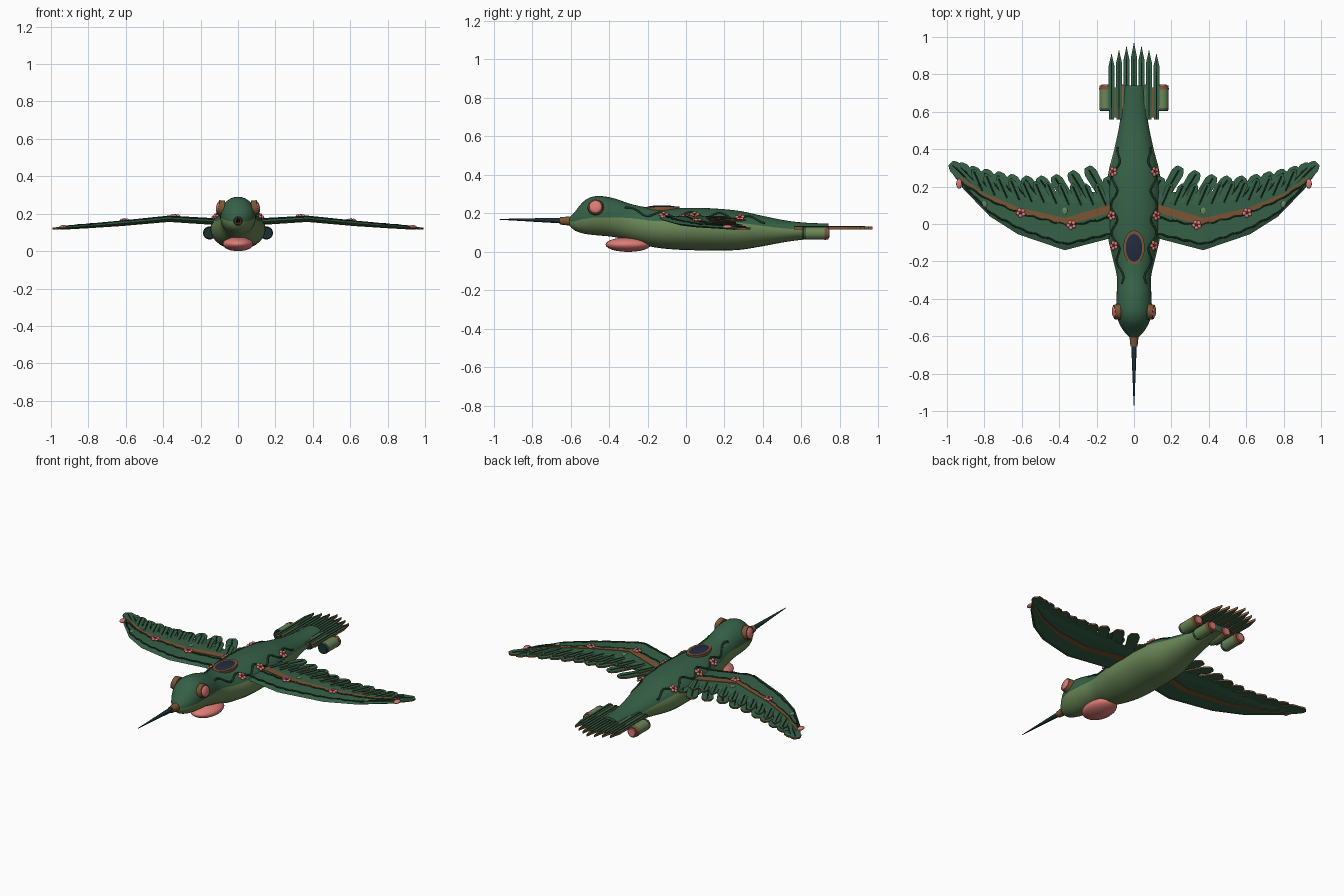
import bpy, bmesh, math
from mathutils import Vector

if "Cube" in bpy.data.objects:
    bpy.data.objects.remove(bpy.data.objects["Cube"])

def mat(name, c):
    m = bpy.data.materials.new(name)
    m.diffuse_color = (*c, 1)
    m.use_nodes = True
    m.node_tree.nodes["Principled BSDF"].inputs["Base Color"].default_value = m.diffuse_color
    return m
GREEN = mat("dark green", (0.036, 0.118, 0.063))
LIGHT = mat("light green", (0.145, 0.24, 0.095))
PINK = mat("pink", (0.72, 0.2, 0.18))
BROWN = mat("brown", (0.2, 0.09, 0.035))
NAVY = mat("navy glass", (0.016, 0.024, 0.05))
DARK = mat("dark teal", (0.01, 0.03, 0.032))
VINE = mat("vine green", (0.012, 0.035, 0.018))
ROSE = mat("dark rose", (0.3, 0.03, 0.05))

def finish(name, bm, mats, smooth=True):
    bmesh.ops.recalc_face_normals(bm, faces=bm.faces)
    me = bpy.data.meshes.new(name)
    bm.to_mesh(me); bm.free()
    for m in mats: me.materials.append(m)
    ob = bpy.data.objects.new(name, me)
    bpy.context.collection.objects.link(ob)
    if smooth:
        bpy.ops.object.select_all(action='DESELECT')
        bpy.context.view_layer.objects.active = ob
        ob.select_set(True)
        bpy.ops.object.shade_smooth_by_angle(angle=math.radians(40))
    return ob

def orient(ob, loc, axis, scale=(1, 1, 1)):
    ob.rotation_mode = 'QUATERNION'
    ob.rotation_quaternion = Vector(axis).to_track_quat('Z', 'Y')
    ob.location, ob.scale = loc, scale
    return ob

def cone(name, r1, r2, depth, loc, axis, m, scale=(1, 1, 1), seg=24):
    bm = bmesh.new()
    bmesh.ops.create_cone(bm, cap_ends=True, segments=seg, radius1=r1, radius2=r2, depth=depth)
    return orient(finish(name, bm, [m]), loc, axis, scale)

def ball(name, loc, size, m, axis=(0, 0, 1), seg=24):
    bm = bmesh.new()
    bmesh.ops.create_uvsphere(bm, u_segments=seg, v_segments=seg // 2, radius=1)
    return orient(finish(name, bm, [m]), loc, axis, size)

def interp(table, x):
    """Smooth interpolation of rows keyed by the first value."""
    if x <= table[0][0]: return table[0][1:]
    for i in range(len(table) - 1):
        a, b = table[i], table[i + 1]
        if x <= b[0]:
            t = (x - a[0]) / (b[0] - a[0])
            p, n = table[max(i - 1, 0)], table[min(i + 2, len(table) - 1)]
            out = []
            for k in range(1, len(a)):
                h = b[0] - a[0]
                ma = (b[k] - p[k]) / (b[0] - p[0]) * h
                mb = (n[k] - a[k]) / (n[0] - a[0]) * h
                out.append((2*t**3 - 3*t**2 + 1)*a[k] + (t**3 - 2*t**2 + t)*ma
                           + (3*t**2 - 2*t**3)*b[k] + (t**3 - t**2)*mb)
            return out
    return table[-1][1:]

# Body sections: y, half width, bottom z, top z, colour split angle
BODY = [(-.615, .012, .148, .172, .0), (-.585, .045, .115, .2, 0), (-.53, .08, .095, .265, -.1),
        (-.47, .095, .087, .29, -.1), (-.38, .093, .078, .28, 0), (-.28, .092, .055, .247, .25),
        (-.17, .118, .025, .228, .35), (-.05, .143, .012, .228, .38), (.1, .147, .008, .228, .4),
        (.27, .138, .01, .214, .4), (.4, .106, .03, .187, .35), (.52, .08, .052, .163, .25),
        (.62, .067, .065, .152, .15), (.74, .058, .078, .147, .1)]

def surf(y, a):
    w, b, t, _ = interp(BODY, y)
    return Vector((w * math.cos(a), y, (b + t) / 2 + (t - b) / 2 * math.sin(a)))

bm = bmesh.new()
rings, N = [], 16
for i in range(73):
    y = -.615 + 1.355 * i / 72
    s = interp(BODY, y)[3]
    ang = [s + (math.pi - 2 * s) * k / N for k in range(N)]
    ang += [math.pi - s + (math.pi + 2 * s) * k / N for k in range(N)]
    rings.append([bm.verts.new(surf(y, a)) for a in ang])
for r, q in zip(rings, rings[1:]):
    for k in range(2 * N):
        f = bm.faces.new((r[k], r[(k + 1) % (2*N)], q[(k + 1) % (2*N)], q[k]))
        f.material_index = 0 if k < N else 1
bm.faces.new(rings[0]); bm.faces.new(rings[-1])
finish("body", bm, [GREEN, LIGHT])

# Bill, throat pod and canopy
cone("bill_collar", .024, .019, .05, (0, -.63, .161), (0, -1, .02), BROWN)
cone("bill", .015, .002, .33, (0, -.805, .166), (0, -1, .02), DARK, seg=12)
ball("throat_pod", (0, -.3, .038), (.083, .118, .038), PINK)
cone("canopy_rim", 1, 1, .022, (0, -.125, .224), (0, -.01, 1), BROWN, (.057, .091, 1), 32)
ball("canopy_glass", (0, -.125, .23), (.049, .082, .012), NAVY)

# Wing sections: x, leading y, trailing y, mid z, half thickness
WING = [(.06, -.06, .17, .152, .014), (.14, -.08, .17, .158, .014), (.37, -.14, .17, .172, .013),
        (.62, -.055, .19, .148, .011), (.77, .04, .215, .136, .009), (.91, .185, .265, .126, .007),
        (.975, .275, .295, .121, .005)]
def lin(table, x, k):
    for a, b in zip(table, table[1:]):
        if x <= b[0]:
            return a[k] + (b[k] - a[k]) * (x - a[0]) / (b[0] - a[0])
    return table[-1][k]
def wz(x): return lin(WING, x, 3)
def wtop(x): return wz(x) + lin(WING, x, 4)

def loft(name, sections, m):
    bm = bmesh.new()
    rs = [[bm.verts.new(p) for p in sec] for sec in sections]
    n = len(rs[0])
    for r, q in zip(rs, rs[1:]):
        for k in range(n):
            bm.faces.new((r[k], r[(k + 1) % n], q[(k + 1) % n], q[k]))
    bm.faces.new(rs[0]); bm.faces.new(rs[-1])
    return finish(name, bm, [m], False)

def tube(name, pts, r, m):
    cu = bpy.data.curves.new(name, 'CURVE')
    cu.dimensions, cu.bevel_depth, cu.bevel_resolution = '3D', r, 1
    sp = cu.splines.new('POLY')
    sp.points.add(len(pts) - 1)
    for p, v in zip(sp.points, pts): p.co = (*v, 1)
    cu.materials.append(m)
    bpy.context.collection.objects.link(bpy.data.objects.new(name, cu))

def feather(name, base, tip, w, blunt, t=.009):
    """Flat blade with brown edges and a dark centre quill."""
    base, tip = Vector(base), Vector(tip)
    d = tip - base
    side = d.cross(Vector((0, 0, 1))).normalized()
    up = side.cross(d).normalized()
    half = [(0, .42), (.8, .5), (.93, .5 * blunt + .15), (1, .5 * blunt)]
    out = [(u, v) for u, v in half] + [(u, -v) for u, v in reversed(half)]
    bm = bmesh.new()
    vs = [bm.verts.new(base + d * u + side * v * w - up * t / 2) for u, v in out]
    f = bm.faces.new(vs)
    e = bmesh.ops.extrude_face_region(bm, geom=[f])
    bmesh.ops.translate(bm, vec=up * t, verts=[g for g in e['geom'] if isinstance(g, bmesh.types.BMVert)])
    bm.normal_update()
    for f in bm.faces:
        f.material_index = 0 if abs(f.normal.dot(up)) > .8 else 1
    finish(name, bm, [GREEN, BROWN], False)
    tube(name + "_quill", [base + up * t * .5, base + d * .9 + up * t * .5], .0035, VINE)

def flower(loc, n):
    n = Vector(n).normalized()
    u = n.orthogonal().normalized(); v = n.cross(u)
    for k in range(5):
        a = math.tau * k / 5
        ball("petal", loc + (u * math.cos(a) + v * math.sin(a)) * .016, (.011, .011, .007), PINK, n, 10)
    ball("flower_centre", loc + n * .003, (.007, .007, .007), ROSE, n, 8)

SPAR = [(.12, .085, .022), (.37, .012, .02), (.62, .075, .014), (.8, .155, .009), (.93, .25, .005)]
TIPS = [(.14, .25), (.24, .305), (.33, .28), (.42, .258), (.5, .25), (.58, .25), (.66, .258),
        (.73, .272), (.8, .285), (.87, .3), (.93, .318), (.975, .325)]
VINES = [[(.13, -.055), (.37, -.108), (.6, -.03), (.77, .06), (.9, .195)],
         [(.13, .035), (.34, -.01), (.6, .055), (.78, .13), (.93, .225)]]

for s, tag in ((1, "left"), (-1, "right")):
    # Wing panel with tapered edges
    loft(tag + "_wing", [[(s*x, a, z), (s*x, a + .12*(b-a), z + h), (s*x, a + .8*(b-a), z + h), (s*x, b, z + .002),
                          (s*x, b, z - .004), (s*x, a + .8*(b-a), z - h), (s*x, a + .12*(b-a), z - h)]
                         for x, a, b, z, h in WING], GREEN)
    # Brown spar showing above and below
    loft(tag + "_wing_spar", [[(s*x, y + dy*w, wz(x) + dz*(lin(WING, x, 4) + .003)) for dy, dz in
                               ((-1, -1), (1, -1), (1, 1), (-1, 1))] for x, y, w in SPAR], BROWN)
    # Trailing feathers, overlapping outward
    for i, (x, y) in enumerate(TIPS):
        bx = x - .075 - .003 * i
        tx = min(x + .01, .98)
        feather(tag + "_wing_feather", (s*bx, y - .155 + .004*i, wz(bx) + .004 - .004*(i % 2)),
                (s*tx, y, wz(tx) - .004 + .004*(i % 2)), .068, .45)
    # Small upper row of covert feathers
    for i in range(11):
        x = .2 + .066 * i
        y = lin(WING, x, 2)
        feather(tag + "_covert", (s*(x - .05), y - .07, wtop(x - .05) - .003),
                (s*x, y + .045, wz(x) + .01), .045, .3, .006)
    # Vines on the wing, flowers and leaves
    for path in VINES:
        pts = []
        for k in range(41):
            x = path[0][0] + (path[-1][0] - path[0][0]) * k / 40
            pts.append((s*x, lin(path, x, 1) + .004 * math.sin(k * 1.6), wtop(x) + .001))
        tube(tag + "_wing_vine", pts, .0045, VINE)
    for x, y in ((.335, -.005), (.605, .06)):
        flower(Vector((s*x, y, wtop(x) + .006)), (0, 0, 1))
    for x, y in ((.37, .07), (.8, .105)):
        ball(tag + "_leaf", (s*x, y, wtop(x)), (.015, .02, .005), LIGHT, seg=10)
    ball(tag + "_tip_bud", (s*.935, .215, wtop(.935)), (.016, .026, .01), PINK, seg=16)
    # Vine and flowers along the back
    pts = []
    for k in range(61):
        p = surf(-.32 + .73 * k / 60, .75 + .17 * math.sin(k * .5))
        pts.append((s*p.x, p.y, p.z))
    tube(tag + "_body_vine", pts, .006, VINE)
    for y in (-.115, .045, .28):
        p = surf(y, .66)
        flower(Vector((s*(p.x + .004), y, p.z + .006)), (s*.6, 0, .8))
    # Eye
    ax = (s, -.08, .2)
    cone(tag + "_eye_rim", .043, .038, .03, (s*.092, -.47, .232), ax, BROWN)
    ball(tag + "_eye", (s*.103, -.47, .234), (.034, .034, .014), PINK, ax)
    # Tail engines
    for x in (.05, .152):
        cone("engine_pod", .033, .033, .12, (s*x, .673, .097), (0, 1, 0), LIGHT)
        cone("engine_intake", .03, .034, .016, (s*x, .613, .097), (0, 1, 0), DARK)
        cone("engine_ring", .035, .032, .022, (s*x, .73, .097), (0, 1, 0), BROWN)
        cone("engine_exhaust", .025, .022, .008, (s*x, .743, .097), (0, 1, 0), PINK)

# Tail fan and its brown base plate
for i in range(-3, 4):
    feather("tail_feather", (i * .04, .56, .124), (i * .04, .97 - .02 * abs(i), .124), .034, .05, .014)
cone("tail_base", .7071, .7071, .008, (0, .645, .124), (0, 0, 1), BROWN, (.01, .01, 1), 4)
loft("tail_band", [[(x, .57, .119), (x, .73, .119), (x, .73, .128), (x, .57, .128)] for x in (-.13, .13)], BROWN)
